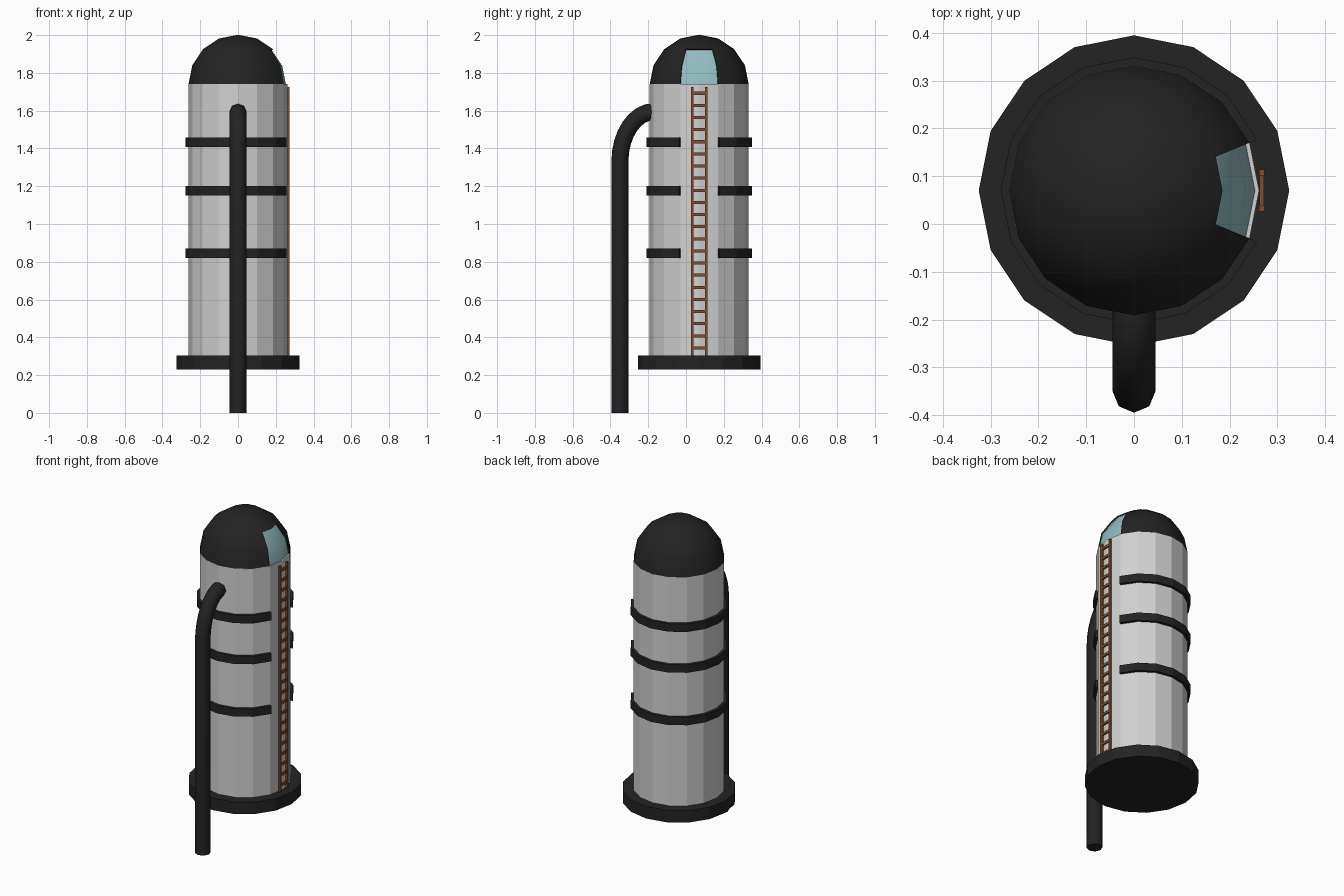
import bpy, bmesh, math
from mathutils import Matrix, Vector

if "Cube" in bpy.data.objects:
    bpy.data.objects.remove(bpy.data.objects["Cube"])

CY = 0.07          # tank axis sits slightly behind the origin
SEG = 16
STEP = 2 * math.pi / SEG
R = 0.262


def material(name, rgb):
    m = bpy.data.materials.new(name)
    m.diffuse_color = (*rgb, 1)
    m.use_nodes = True
    m.node_tree.nodes["Principled BSDF"].inputs["Base Color"].default_value = m.diffuse_color
    return m


BLACK = material("black", (0.017, 0.017, 0.017))
GREY = material("light_grey", (0.64, 0.64, 0.64))
GLASS = material("glass_blue", (0.29, 0.50, 0.53))
RUST = material("rust_brown", (0.21, 0.075, 0.026))


def finish(name, bm, mats, smooth=False, fix=True):
    if fix:
        bmesh.ops.recalc_face_normals(bm, faces=bm.faces[:])
    me = bpy.data.meshes.new(name)
    bm.to_mesh(me)
    bm.free()
    for m in mats:
        me.materials.append(m)
    if smooth:
        me.shade_smooth()
        me.set_sharp_from_angle(angle=math.radians(50))
    ob = bpy.data.objects.new(name, me)
    bpy.context.collection.objects.link(ob)
    return ob


def loft(bm, rings, closed=True):
    """Skin a list of point rings and cap both ends."""
    vs = [[bm.verts.new(p) for p in ring] for ring in rings]
    n = len(vs[0])
    for a, b in zip(vs, vs[1:]):
        for i in range(n):
            bm.faces.new((a[i], a[(i + 1) % n], b[(i + 1) % n], b[i]))
    bm.faces.new(vs[0][::-1])
    bm.faces.new(vs[-1])


def polar(r, a, z):
    return Vector((r * math.cos(a), CY + r * math.sin(a), z))


def drum(name, r, z0, z1, mat):
    bm = bmesh.new()
    loft(bm, [[polar(r, i * STEP, z) for i in range(SEG)] for z in (z0, z1)])
    finish(name, bm, [mat])


def add_box(bm, lo, hi):
    lo, hi = Vector(lo), Vector(hi)
    m = Matrix.Translation((lo + hi) / 2) @ Matrix.Diagonal((*(hi - lo), 1))
    bmesh.ops.create_cube(bm, size=1, matrix=m)


# Base plate and tank body
drum("base_plate", 0.325, 0.23, 0.305, BLACK)
drum("tank_body", R, 0.30, 1.742, GREY)

# Dome with a recessed window facing the ladder side
bm = bmesh.new()
bmesh.ops.create_uvsphere(bm, u_segments=SEG, v_segments=8, radius=R)
bmesh.ops.delete(bm, geom=[v for v in bm.verts if v.co.z < -1e-4], context='VERTS')
bmesh.ops.recalc_face_normals(bm, faces=bm.faces[:])
top = max(bm.faces, key=lambda f: f.calc_center_median().z)
if top.normal.z < 0:
    bmesh.ops.reverse_faces(bm, faces=bm.faces[:])
window = []
for f in bm.faces:
    c = f.calc_center_median()
    if abs(math.atan2(c.y, c.x)) < STEP and c.z < R * 0.7:
        window.append(f)
bmesh.ops.inset_region(bm, faces=window, thickness=0.0005, depth=-0.008,
                       use_boundary=True, use_even_offset=True)
for f in window:
    f.material_index = 1
bmesh.ops.translate(bm, verts=bm.verts[:], vec=(0, CY, 1.74))
finish("dome", bm, [BLACK, GLASS], smooth=True, fix=False)

# Hoops, open where the ladder runs
for k, z in enumerate((0.845, 1.175, 1.432)):
    bm = bmesh.new()
    loft(bm, [[polar(r, i * STEP, z + dz) for r, dz in
               ((0.255, -0.025), (0.279, -0.025), (0.279, 0.025), (0.255, 0.025))]
              for i in range(1, SEG)])
    finish(f"hoop_{k + 1}", bm, [BLACK])

# Ladder: two rails and evenly spaced rungs
bm = bmesh.new()
for s in (-1, 1):
    y = CY + s * 0.037
    add_box(bm, (0.262, y - 0.007, 0.305), (0.273, y + 0.007, 1.725))
for i in range(22):
    z = 0.344 + i * 0.0642
    add_box(bm, (0.263, CY - 0.035, z - 0.008), (0.272, CY + 0.035, z + 0.008))
finish("ladder", bm, [RUST])

# Drain pipe: straight down, with an elliptical elbow into the tank
path = [((-0.35, 0.0), 0.0)]
for i in range(9):
    t = math.pi / 2 * i / 8
    tangent = Vector((0.18 * math.sin(t), 0.265 * math.cos(t)))
    path.append(((-0.17 - 0.18 * math.cos(t), 1.33 + 0.265 * math.sin(t)),
                 math.atan2(tangent.x, tangent.y)))
path.append(((-0.12, 1.595), math.pi / 2))
bm = bmesh.new()
rings = []
for (y, z), tilt in path:
    side = Vector((0, math.cos(tilt), -math.sin(tilt)))
    rings.append([Vector((0, y, z)) + 0.045 * (math.cos(a) * Vector((1, 0, 0)) + math.sin(a) * side)
                  for a in (j * math.pi / 4 for j in range(8))])
loft(bm, rings)
finish("drain_pipe", bm, [BLACK], smooth=True)
